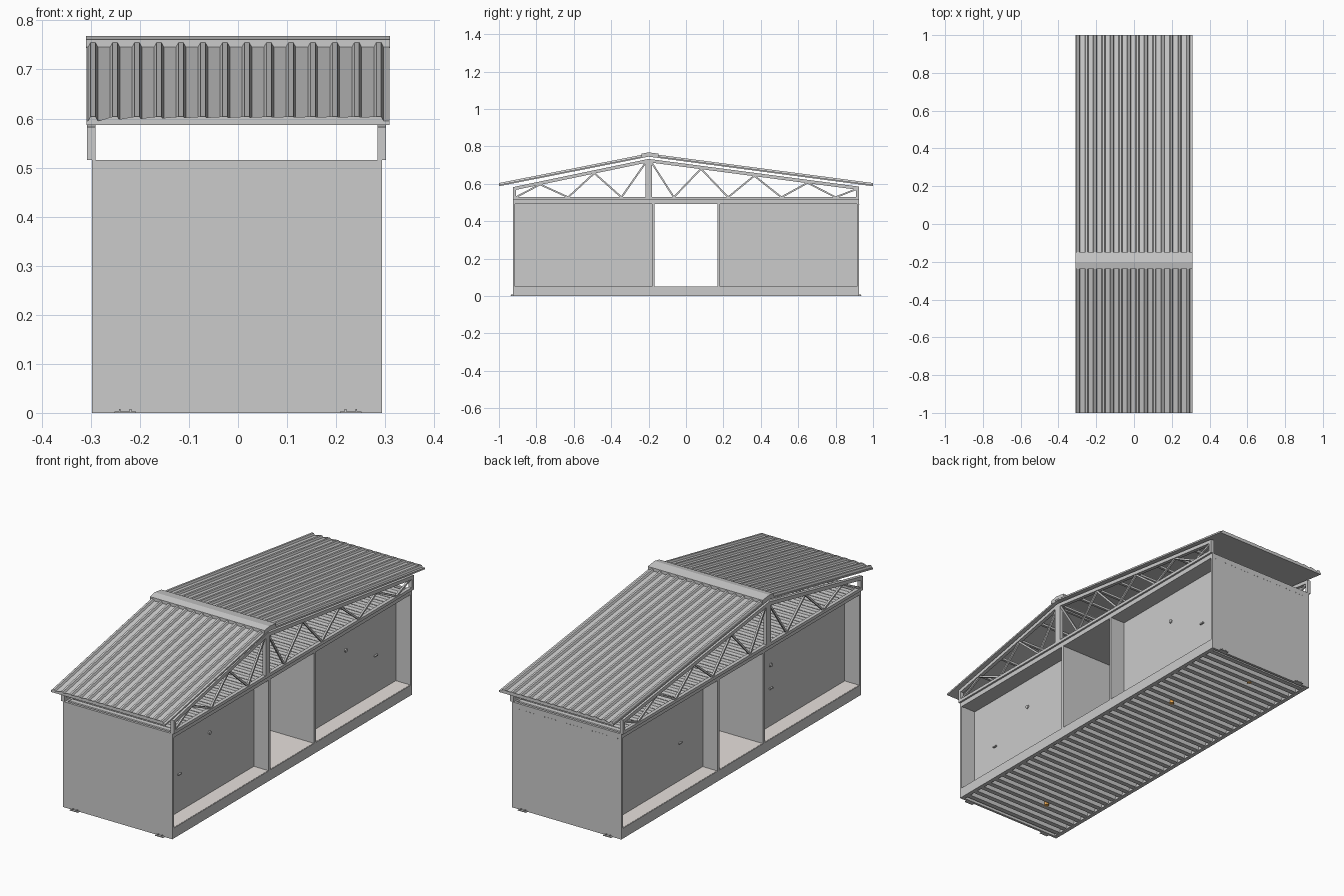
import bpy, bmesh, math
from mathutils import Vector

if "Cube" in bpy.data.objects:
    bpy.data.objects.remove(bpy.data.objects["Cube"])

CX = -0.0025            # centre of the cabin in x
X0, X1 = -0.298, 0.293  # cabin sides
Y1 = 0.925              # cabin half length
RIDGE = -0.2


def finish(name, bm, mat=None):
    bmesh.ops.recalc_face_normals(bm, faces=bm.faces)
    me = bpy.data.meshes.new(name)
    bm.to_mesh(me)
    bm.free()
    ob = bpy.data.objects.new(name, me)
    bpy.context.collection.objects.link(ob)
    if mat:
        me.materials.append(mat)
    return ob


def add_prism(bm, pts, vec):
    base = [bm.verts.new(p) for p in pts]
    top = [bm.verts.new(Vector(p) + Vector(vec)) for p in pts]
    n = len(pts)
    caps = [bm.faces.new(base), bm.faces.new(top)]
    for i in range(n):
        j = (i + 1) % n
        bm.faces.new((base[i], base[j], top[j], top[i]))
    bmesh.ops.triangulate(bm, faces=caps)


def add_box(bm, x0, x1, y0, y1, z0, z1):
    add_prism(bm, [(x0, y0, z0), (x1, y0, z0), (x1, y1, z0), (x0, y1, z0)], (0, 0, z1 - z0))


def boxes(name, items, mat=None):
    bm = bmesh.new()
    for b in items:
        add_box(bm, *b)
    return finish(name, bm, mat)


def prism(name, pts, vec, mat=None):
    bm = bmesh.new()
    add_prism(bm, pts, vec)
    return finish(name, bm, mat)


def material(name, col):
    m = bpy.data.materials.new(name)
    m.diffuse_color = (*col, 1)
    m.use_nodes = True
    m.node_tree.nodes["Principled BSDF"].inputs["Base Color"].default_value = m.diffuse_color
    return m


floor_mat = material("floor_covering", (0.80, 0.75, 0.72))
drain_mat = material("drain_orange", (0.80, 0.38, 0.08))


def ribs(start, pitch, count, base, top, z0, z1):
    """Trapezoid rib outline as (along, height) pairs."""
    out = []
    for i in range(count):
        c = start + pitch * i
        out += [(c - base / 2, z0), (c - top / 2, z1), (c + top / 2, z1), (c + base / 2, z0)]
    return out


# Base frame: long sills and end sills, with the floor inside
boxes("base_frame", [(X0, X0 + 0.02, -Y1, Y1, 0, 0.05), (X1 - 0.02, X1, -Y1, Y1, 0, 0.05),
                     (X0, X1, -Y1, -Y1 + 0.012, 0, 0.05), (X0, X1, Y1 - 0.012, Y1, 0, 0.05)])
boxes("floor", [(X0 + 0.003, X1 - 0.003, -Y1 + 0.01, Y1 - 0.01, 0.04, 0.051)], floor_mat)

# Ribbed decks under the floor and over the ceiling
N = 36
pitch = 2 * (Y1 - 0.012) / N
first = -Y1 + 0.012 + pitch / 2
ends = Y1 - 0.012
low = [(-ends, 0.02)] + ribs(first, pitch, N, 0.034, 0.024, 0.02, 0.003) + [(ends, 0.02), (ends, 0.039), (-ends, 0.039)]
prism("floor_deck", [(X0 + 0.015, y, z) for y, z in low], (X1 - X0 - 0.03, 0, 0))
high = [(-ends, 0.502)] + ribs(first, pitch, N, 0.034, 0.024, 0.502, 0.513) + [(ends, 0.502), (ends, 0.493), (-ends, 0.493)]
prism("ceiling_deck", [(X0 + 0.015, y, z) for y, z in high], (X1 - X0 - 0.03, 0, 0))

# Top frame
boxes("top_frame", [(X0, X0 + 0.018, -Y1, Y1, 0.492, 0.515), (X1 - 0.018, X1, -Y1, Y1, 0.492, 0.515),
                    (X0, X1, -Y1, -Y1 + 0.012, 0.492, 0.515), (X0, X1, Y1 - 0.012, Y1, 0.492, 0.515)])

# End walls and the two cross walls beside the passage
boxes("end_walls", [(X0, X1, s * Y1 - 0.012 * (s > 0), s * Y1 + 0.012 * (s < 0), 0.05, 0.492) for s in (-1, 1)])
boxes("passage_walls", [(X0, X1, s * 0.175 - 0.007, s * 0.175 + 0.007, 0.05, 0.492) for s in (-1, 1)])

# Recessed long walls, set back from both sides
boxes("recessed_walls", [(x - 0.005, x + 0.005, min(a, b), max(a, b), 0.05, 0.492)
                         for x in (X0 + 0.085, X1 - 0.085) for a, b in ((0.18, 0.915), (-0.18, -0.915))])

# Door handles and round wall lamps
WR, WL = X1 - 0.08, X0 + 0.08
boxes("door_handles", [(WR - 0.002, WR + 0.008, y - 0.011, y + 0.011, 0.232, 0.238) for y in (-0.76, 0.755)]
      + [(WL - 0.008, WL + 0.002, y - 0.011, y + 0.011, 0.232, 0.238) for y in (0.36, -0.34)])


def disc(name, pos, r, depth, along_x, mat=None):
    bpy.ops.mesh.primitive_cylinder_add(vertices=16, radius=r, depth=depth, location=pos,
                                        rotation=(0, math.pi / 2 if along_x else 0, 0))
    ob = bpy.context.object
    ob.name = name
    if mat:
        ob.data.materials.append(mat)
    bpy.ops.object.shade_smooth_by_angle()


for i, (x, y) in enumerate(((WR, -0.525), (WR, 0.525), (WL, -0.34))):
    disc(f"wall_lamp_{i}", (x, y, 0.348), 0.009, 0.012, True)

# Floor drains
for i, (x, y) in enumerate(((-0.065, -0.718), (0.10, 0.396), (-0.053, 0.78))):
    disc(f"floor_drain_{i}", (x, y, 0.011), 0.011, 0.018, False, drain_mat)

# Anchor feet on both ends
feet = []
for s in (-1, 1):
    for x in (-0.23, 0.23):
        y0, y1 = sorted((s * (Y1 - 0.01), s * (Y1 + 0.013)))
        feet.append((x - 0.022, x + 0.022, y0, y1, 0, 0.003))
        for d in (-0.011, 0.011):
            feet.append((x + d - 0.002, x + d + 0.002, y0 + 0.002, y1 - 0.002, 0.002, 0.008))
boxes("anchor_feet", feet)

# Row of rivets at the top of the back wall
boxes("rivets", [(x - 0.0015, x + 0.0015, Y1 - 0.002, Y1 + 0.0015, 0.487, 0.49)
                 for x in [X0 + 0.02 + 0.0197 * i for i in range(29)]])


# Roof trusses
def chord_top(y):
    return 0.733 - (0.208 * (RIDGE - y) if y < RIDGE else 0.1315 * (y - RIDGE))


def bar(bm, x, a, b, t):
    a, b = Vector((x, *a)), Vector((x, *b))
    d = (b - a).normalized()
    n = Vector((0, -d.z, d.y)) * t / 2
    w = Vector((t / 2, 0, 0))
    add_prism(bm, [a - n - w, a + n - w, b + n - w, b - n - w], w * 2)


zig_left = [-0.91, -0.78, -0.63, -0.49, -0.345, -0.215]
zig_right = [-0.185, -0.065, 0.08, 0.225, 0.365, 0.51, 0.65, 0.80, 0.91]
for side, x in (("left", X0 - 0.001), ("right", X1 + 0.0)):
    bm = bmesh.new()
    w = 0.009
    add_box(bm, x - w, x + w, -Y1, Y1, 0.515, 0.53)                       # bottom chord
    line = (-Y1, RIDGE, Y1)
    add_prism(bm, [(x - w, y, chord_top(y)) for y in line]
              + [(x - w, y, chord_top(y) - 0.018) for y in reversed(line)], (2 * w, 0, 0))
    add_box(bm, x - w, x + w, RIDGE - 0.017, RIDGE + 0.017, 0.53, 0.72)   # king post
    for y0, y1 in ((-Y1, -Y1 + 0.016), (Y1 - 0.016, Y1)):
        add_box(bm, x - w, x + w, y0, y1, 0.53, 0.57)
    for zig, up in ((zig_left, 0), (zig_right, 1)):
        pts = [(y, chord_top(y) - 0.016 if i % 2 != up else 0.528) for i, y in enumerate(zig)]
        for a, b in zip(pts, pts[1:]):
            bar(bm, x, a, b, 0.009)
    finish(f"roof_truss_{side}", bm)

# Purlins between the trusses
boxes("purlins", [(X0, X1, y - 0.006, y + 0.006, chord_top(y) - 0.014, chord_top(y) - 0.003)
                  for y in (-0.78, -0.635, -0.49, -0.345, -0.21, -0.19, -0.06, 0.08, 0.225, 0.365, 0.51, 0.65, 0.78)])

# Ribbed roof panels
HX, EAVE, RISE = 0.309, 0.587, 0.158
panel = [(-HX, 0.008)] + ribs(-0.2955, 0.0448, 14, 0.02, 0.010, 0.008, 0.017) + [(HX, 0.008), (HX, 0), (-HX, 0)]
prism("roof_panel_front", [(x, -1, EAVE + z) for x, z in panel], (0, 1 + RIDGE, RISE))
prism("roof_panel_back", [(x, 1, EAVE + z) for x, z in panel], (0, RIDGE - 1, RISE))


# Ridge cap
def roof_z(y):
    return EAVE + RISE * ((y + 1) / 0.8 if y < RIDGE else (1 - y) / 1.2)


cap = (-0.237, RIDGE, -0.148)
prism("ridge_cap", [(-HX - 0.001, y, roof_z(y) + 0.023) for y in cap]
      + [(-HX - 0.001, y, roof_z(y) + 0.006) for y in reversed(cap)], (2 * HX + 0.002, 0, 0))
